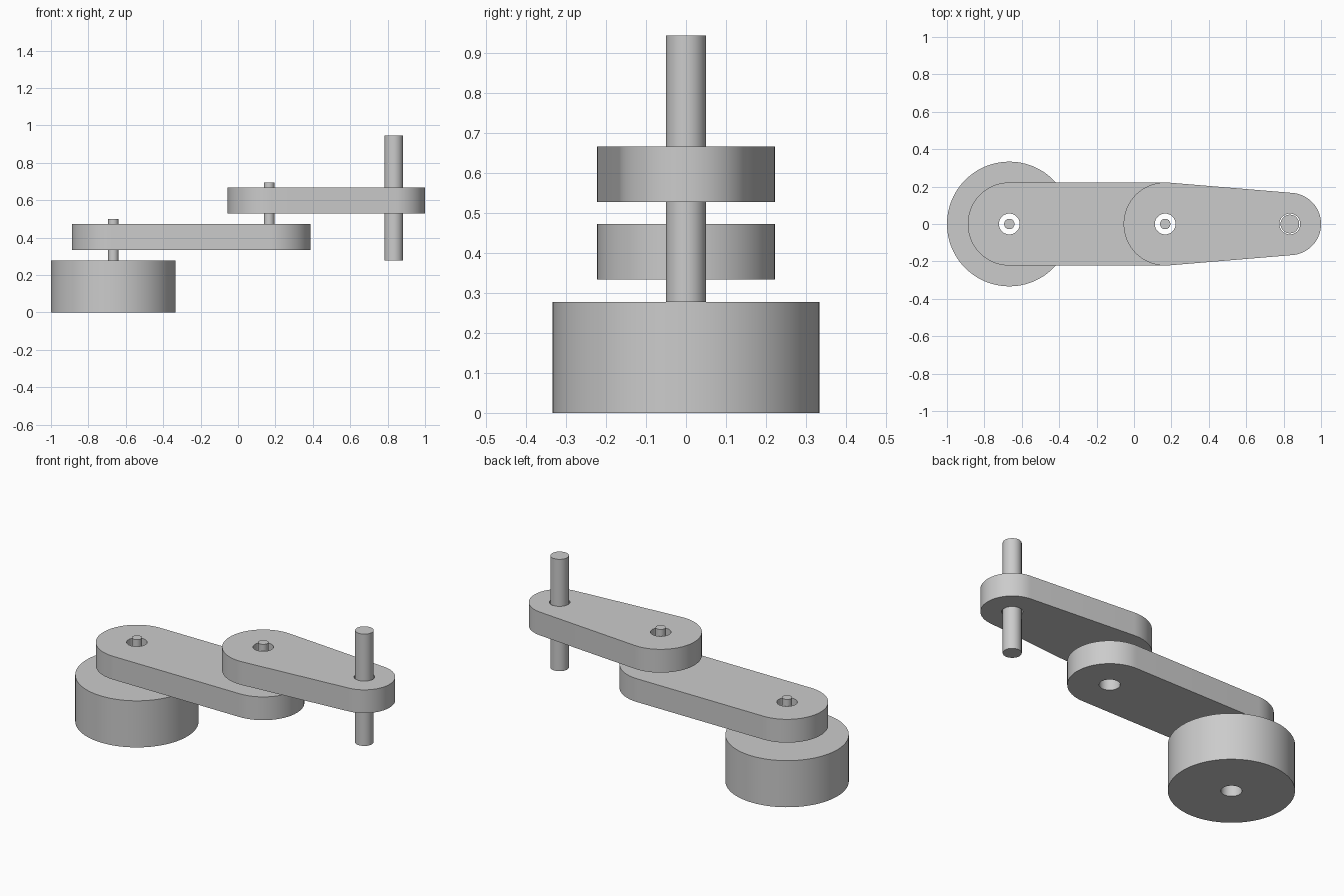
import bpy
import bmesh
import math

if "Cube" in bpy.data.objects:
    bpy.data.objects.remove(bpy.data.objects["Cube"])

S = 1 / 360                      # working units to scene units
SHOULDER, ELBOW, WRIST = -240, 60, 300

grey = bpy.data.materials.new("plain grey")
grey.diffuse_color = (0.6, 0.6, 0.6, 1)
grey.use_nodes = True
grey.node_tree.nodes["Principled BSDF"].inputs["Base Color"].default_value = grey.diffuse_color


def arc(cx, r, a0, a1, n, closed=False):
    steps = n if closed else n - 1
    return [(cx + r * math.cos(a0 + (a1 - a0) * i / steps),
             r * math.sin(a0 + (a1 - a0) * i / steps)) for i in range(n)]


def circle(cx, r, n=64):
    return arc(cx, r, 0, 2 * math.pi, n, True)


def link_outline(x0, r0, x1, r1):
    # Two round ends joined by their common tangents
    t = math.acos((r0 - r1) / (x1 - x0))
    return arc(x0, r0, t, 2 * math.pi - t, 48) + arc(x1, r1, -t, t, 48)


def plate(name, loops, z0, z1):
    # First loop is the outline, the others are through holes
    bm = bmesh.new()
    edges = []
    for loop in loops:
        vs = [bm.verts.new((x * S, y * S, z0 * S)) for x, y in loop]
        edges += [bm.edges.new((vs[i - 1], vs[i])) for i in range(len(vs))]
    bmesh.ops.triangle_fill(bm, edges=edges, use_beauty=True, normal=(0, 0, 1))
    ext = bmesh.ops.extrude_face_region(bm, geom=bm.faces[:])
    top = [g for g in ext["geom"] if isinstance(g, bmesh.types.BMVert)]
    bmesh.ops.translate(bm, verts=top, vec=(0, 0, (z1 - z0) * S))
    bmesh.ops.recalc_face_normals(bm, faces=bm.faces[:])
    me = bpy.data.meshes.new(name)
    bm.to_mesh(me)
    bm.free()
    me.materials.append(grey)
    ob = bpy.data.objects.new(name, me)
    bpy.context.collection.objects.link(ob)
    bpy.ops.object.select_all(action='DESELECT')
    ob.select_set(True)
    bpy.context.view_layer.objects.active = ob
    bpy.ops.object.shade_smooth_by_angle(angle=math.radians(30))


# Round base with a central bore
plate("base", [circle(SHOULDER, 120, 96), circle(SHOULDER, 20)], 0, 100)

# Two arm links, bored at both joints
plate("lower_link", [link_outline(SHOULDER, 80, ELBOW, 80),
                     circle(SHOULDER, 20), circle(ELBOW, 20)], 120, 170)
plate("upper_link", [link_outline(ELBOW, 80, WRIST, 60),
                     circle(ELBOW, 20), circle(WRIST, 20)], 190, 240)

# Joint pins and the vertical spindle
plate("shoulder_pin", [circle(SHOULDER, 10)], 100, 180)
plate("elbow_pin", [circle(ELBOW, 10)], 170, 250)
plate("spindle", [circle(WRIST, 18)], 100, 340)
